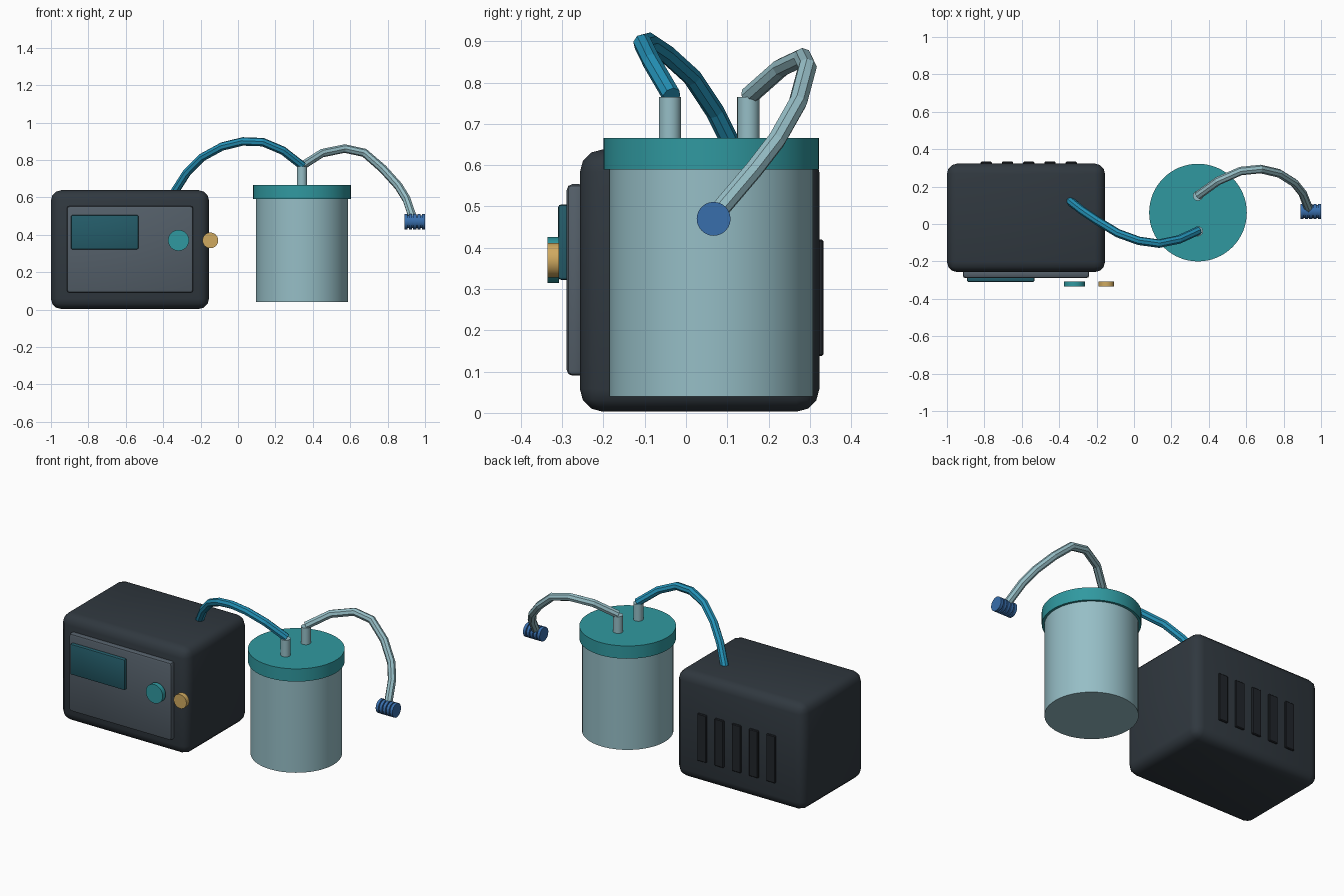
import bpy
import bmesh
import math
from mathutils import Matrix

cube = bpy.data.objects.get("Cube")
if cube:
    bpy.data.objects.remove(cube)


def material(name, rgb):
    """Make a flat material from 0-255 display values."""
    lin = [((c / 255 + 0.055) / 1.055) ** 2.4 for c in rgb]
    mat = bpy.data.materials.new(name)
    mat.use_nodes = True
    mat.diffuse_color = (*lin, 1)
    mat.node_tree.nodes["Principled BSDF"].inputs["Base Color"].default_value = (*lin, 1)
    return mat


CHARCOAL = material("charcoal", (48, 56, 63))
SLATE = material("slate grey", (84, 95, 105))
BLACK = material("vent black", (33, 37, 42))
DARK_TEAL = material("screen teal", (36, 92, 105))
TEAL = material("teal", (48, 153, 160))
PALE = material("pale blue grey", (150, 190, 198))
HOSE_BLUE = material("hose blue", (36, 145, 182))
NAVY = material("connector blue", (56, 110, 172))
GOLD = material("gold", (208, 170, 96))


def finish(name, bm, mat, smooth=True):
    mesh = bpy.data.meshes.new(name)
    bm.to_mesh(mesh)
    bm.free()
    mesh.materials.append(mat)
    obj = bpy.data.objects.new(name, mesh)
    bpy.context.collection.objects.link(obj)
    if smooth:
        bpy.ops.object.select_all(action="DESELECT")
        obj.select_set(True)
        bpy.context.view_layer.objects.active = obj
        bpy.ops.object.shade_smooth_by_angle(angle=math.radians(35))
    return obj


def box(name, low, high, mat, bevel, segments):
    """Rounded box between two corners."""
    bm = bmesh.new()
    bmesh.ops.create_cube(bm, size=1)
    for v in bm.verts:
        v.co = [a + (b - a) * (c + 0.5) for a, b, c in zip(low, high, v.co)]
    bmesh.ops.bevel(bm, geom=bm.edges[:], offset=bevel, segments=segments,
                    profile=0.5, affect="EDGES")
    return finish(name, bm, mat)


def cylinder(name, centre, radius, depth, axis, mat, sides=32):
    turn = {"x": Matrix.Rotation(math.pi / 2, 4, "Y"),
            "y": Matrix.Rotation(math.pi / 2, 4, "X"),
            "z": Matrix()}[axis]
    bm = bmesh.new()
    bmesh.ops.create_cone(bm, cap_ends=True, segments=sides, radius1=radius,
                          radius2=radius, depth=depth,
                          matrix=Matrix.Translation(centre) @ turn)
    return finish(name, bm, mat)


def hose(name, points, mat):
    """Faceted eight-sided tube along a path."""
    curve = bpy.data.curves.new(name, "CURVE")
    curve.dimensions = "3D"
    curve.bevel_depth = 0.023
    curve.bevel_resolution = 2
    curve.use_fill_caps = True
    spline = curve.splines.new("POLY")
    spline.points.add(len(points) - 1)
    for p, co in zip(spline.points, points):
        p.co = (*co, 1)
    spline.use_smooth = False
    curve.materials.append(mat)
    obj = bpy.data.objects.new(name, curve)
    bpy.context.collection.objects.link(obj)


# Control unit: housing, front panel, screen, knobs
box("unit_housing", (-1, -0.257, 0.003), (-0.155, 0.323, 0.638), CHARCOAL, 0.055, 3)
box("front_panel", (-0.915, -0.289, 0.09), (-0.24, -0.245, 0.554), SLATE, 0.014, 2)
box("screen", (-0.893, -0.31, 0.322), (-0.532, -0.28, 0.505), DARK_TEAL, 0.008, 2)
cylinder("control_knob", (-0.318, -0.321, 0.37), 0.056, 0.028, "y", TEAL)
cylinder("side_knob", (-0.148, -0.321, 0.37), 0.042, 0.028, "y", GOLD)

# Rear vent slats
for i in range(5):
    x = -0.79 + i * 0.1135
    box(f"rear_vent_{i + 1}", (x - 0.03, 0.31, 0.138), (x + 0.03, 0.333, 0.42),
        BLACK, 0.004, 1)

# Jar, lid and the two hose ports
cylinder("jar", (0.342, 0.061, 0.315), 0.247, 0.55, "z", PALE, 64)
cylinder("jar_lid", (0.342, 0.061, 0.628), 0.261, 0.076, "z", TEAL, 64)
for name, y in (("front_port", -0.039), ("rear_port", 0.151)):
    cylinder(name, (0.342, y, 0.705), 0.027, 0.12, "z", PALE, 24)

# Hose from the unit to the jar, and the outlet hose
hose("supply_hose", [
    (-0.345, 0.125, 0.62), (-0.275, 0.07, 0.73), (-0.193, 0.015, 0.813),
    (-0.085, -0.05, 0.872), (0.026, -0.09, 0.899), (0.133, -0.105, 0.895),
    (0.24, -0.083, 0.85), (0.345, -0.035, 0.768)], HOSE_BLUE)
hose("outlet_hose", [
    (0.342, 0.153, 0.768), (0.449, 0.23, 0.836), (0.57, 0.283, 0.861),
    (0.676, 0.294, 0.838), (0.775, 0.271, 0.752), (0.858, 0.219, 0.66),
    (0.901, 0.165, 0.59), (0.935, 0.08, 0.49)], PALE)

# Ribbed connector on the outlet hose
cylinder("connector_core", (0.945, 0.067, 0.47), 0.034, 0.105, "x", NAVY, 24)
for i in range(5):
    cylinder(f"connector_rib_{i + 1}", (0.8985 + i * 0.0232, 0.067, 0.47),
             0.041, 0.017, "x", NAVY, 24)
